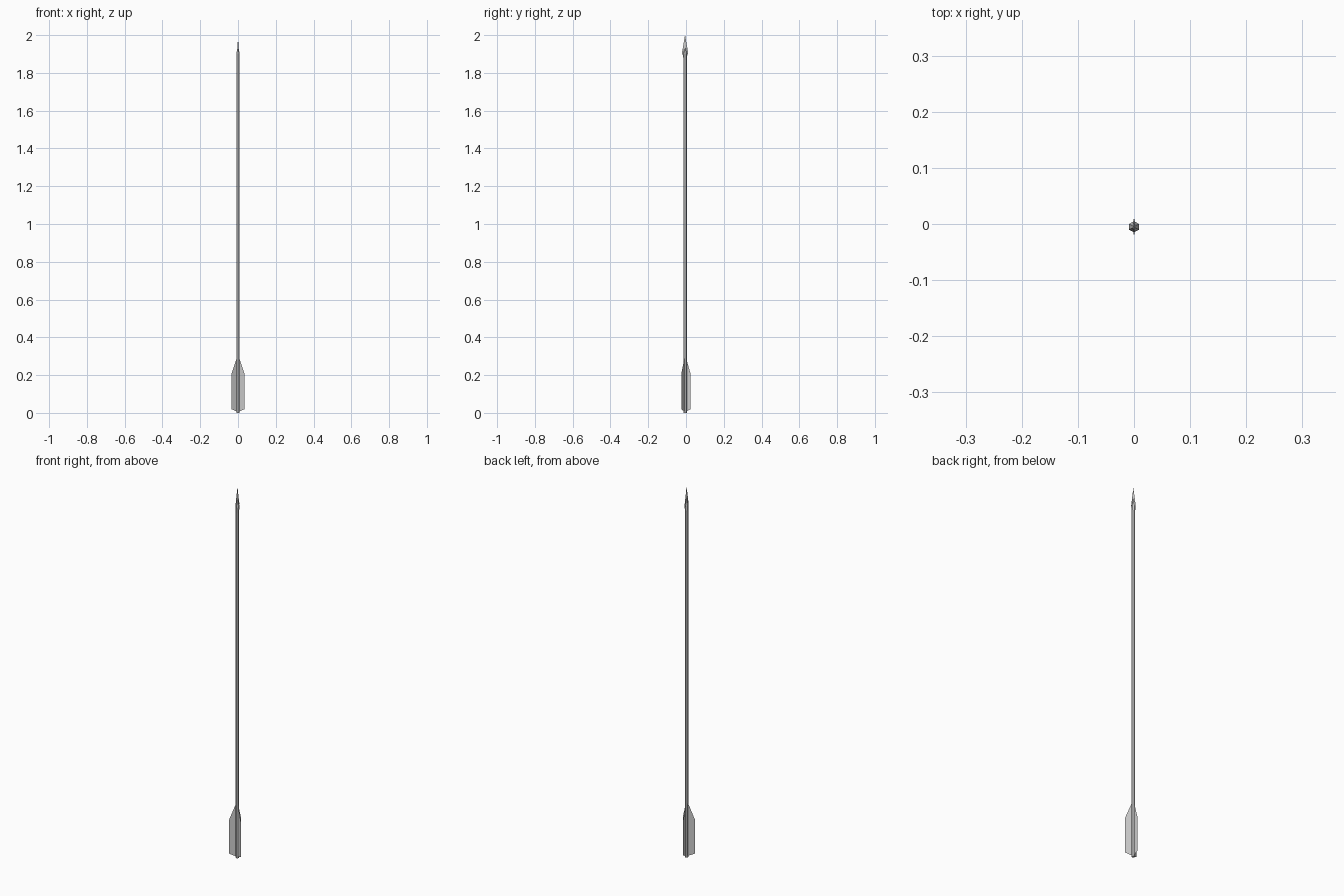
import bpy
from math import sin, cos, pi

if "Cube" in bpy.data.objects:
    bpy.data.objects.remove(bpy.data.objects["Cube"])

CY = -0.005  # shaft axis, offset so the fletched arrow is centred


def make(name, verts, faces):
    mesh = bpy.data.meshes.new(name)
    mesh.from_pydata(verts, [], faces)
    mesh.update()
    ob = bpy.data.objects.new(name, mesh)
    bpy.context.collection.objects.link(ob)
    return ob


def loft(name, rings, n):
    """Stack of n-sided rings (z, half width x, half width y), capped."""
    verts = [(rx * sin(2 * pi * i / n), CY + ry * cos(2 * pi * i / n), z)
             for z, rx, ry in rings for i in range(n)]
    faces = [(r * n + (i + 1) % n, r * n + i, (r + 1) * n + i, (r + 1) * n + (i + 1) % n)
             for r in range(len(rings) - 1) for i in range(n)]
    faces += [tuple(range(n)), tuple(reversed(range(len(verts) - n, len(verts))))]
    return make(name, verts, faces)


# long six-sided shaft
loft("shaft", [(0, 0.008, 0.009), (1.88, 0.008, 0.009)], 6)

# socket that joins the head to the shaft
loft("head_socket", [(1.86, 0.0075, 0.009), (1.90, 0.0103, 0.010), (1.94, 0.002, 0.003)], 6)

# flat pointed blade with a thin diamond section
loft("head_blade", [(1.885, 0.001, 0.009), (1.905, 0.0025, 0.0165),
                    (1.94, 0.002, 0.0105), (2.0, 0.0002, 0.0002)], 4)

# three thin feather vanes: outer tip offsets from the shaft axis
for name, dx, dy in (("vane_left", -0.035, -0.02),
                     ("vane_right", 0.035, -0.02),
                     ("vane_back", 0.0, 0.03)):
    make(name, [(0, CY, 0.004), (dx, CY + dy, 0.02),
                (dx, CY + dy, 0.205), (0, CY, 0.31)], [(0, 1, 2, 3)])
